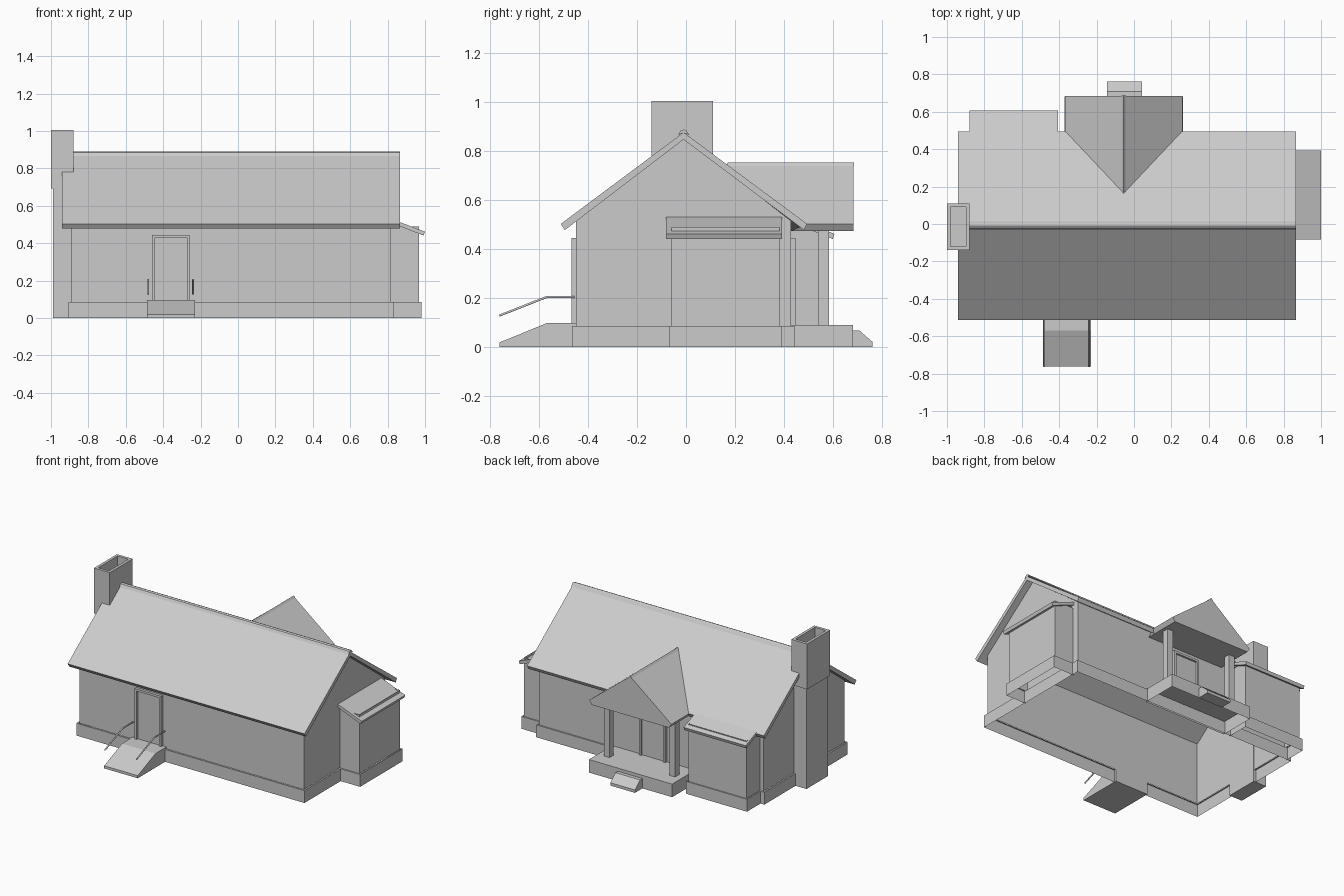
import bpy, bmesh
from mathutils import Vector

if "Cube" in bpy.data.objects:
    bpy.data.objects.remove(bpy.data.objects["Cube"])


def finish(name, bm):
    me = bpy.data.meshes.new(name)
    bm.to_mesh(me)
    bm.free()
    ob = bpy.data.objects.new(name, me)
    bpy.context.collection.objects.link(ob)
    return ob


def drop_faces(bm, test):
    bm.normal_update()
    bmesh.ops.delete(bm, geom=[f for f in bm.faces if test(f.normal)], context='FACES')


def prism_bm(pts, axis, a, b):
    """Extrude a (y,z) profile along x, or an (x,z) profile along y."""
    bm = bmesh.new()
    place = (lambda t, u, v: (t, u, v)) if axis == 'X' else (lambda t, u, v: (u, t, v))
    rings = [[bm.verts.new(place(t, u, v)) for u, v in pts] for t in (a, b)]
    bm.faces.new(rings[0])
    bm.faces.new(rings[1])
    n = len(pts)
    for i in range(n):
        j = (i + 1) % n
        bm.faces.new((rings[0][i], rings[0][j], rings[1][j], rings[1][i]))
    bmesh.ops.recalc_face_normals(bm, faces=bm.faces)
    return bm


def prism(name, pts, axis, a, b):
    return finish(name, prism_bm(pts, axis, a, b))


def box_bm(x0, x1, y0, y1, z0, z1):
    return prism_bm([(y0, z0), (y1, z0), (y1, z1), (y0, z1)], 'X', x0, x1)


def box(name, *dims):
    return finish(name, box_bm(*dims))


def top_face(bm):
    bm.normal_update()
    return max(bm.faces, key=lambda f: f.normal.z)


def plinth(name, dims, ledge, inner=None):
    """Open-bottomed foundation skirt with a narrow ledge on top."""
    bm = box_bm(*dims)
    top = top_face(bm)
    bmesh.ops.inset_region(bm, faces=[top], thickness=ledge)
    bmesh.ops.delete(bm, geom=[top], context='FACES')
    drop_faces(bm, lambda n: n.z < -0.9 or (inner and n.dot(Vector(inner)) > 0.9))
    return finish(name, bm)


def annex_walls(name, dims, inner):
    """Three sheet walls, open at top, bottom and on the house side."""
    bm = box_bm(*dims)
    drop_faces(bm, lambda n: abs(n.z) > 0.9 or n.dot(Vector(inner)) > 0.9)
    return finish(name, bm)


def door(name, x0, x1, y_wall, out):
    """Raised frame of two jambs and a head around a recessed panel."""
    w, z0, z1 = 0.015, 0.09, 0.445
    pts = [(x0, z0), (x0, z1), (x1, z1), (x1, z0), (x1 - w, z0),
           (x1 - w, z1 - w), (x0 + w, z1 - w), (x0 + w, z0)]
    prism(name + "_frame", pts, 'Y', y_wall, y_wall + out * 0.018)
    y = sorted((y_wall, y_wall + out * 0.005))
    box(name + "_panel", x0 + w, x1 - w, y[0], y[1], z0, z1 - w)


# Main house: hollow walls, plinth, gabled roof and ridge cap
walls = prism_bm([(-.45, .083), (.43, .083), (.43, .515), (-.01, .853), (-.45, .515)],
                 'X', -.893, .818)
drop_faces(walls, lambda n: abs(n.z) > 0.1)
finish("main_walls", walls)
plinth("main_plinth", (-.907, .832, -.465, .443, 0, .085), .0145)
prism("main_roof", [(-.512, .503), (-.01, .877), (.495, .503), (.482, .478),
                    (-.01, .848), (-.495, .478)], 'X', -.94, .865)
prism("ridge_cap", [(-.032, .866), (-.022, .884), (-.01, .889), (.002, .884), (.014, .866),
                    (-.01, .876)], 'X', -.94, .865)

# Side bay on the right
annex_walls("bay_walls", (.818, .967, -.06, .383, .083, .49), (-1, 0, 0))
plinth("bay_plinth", (.82, .98, -.07, .393, 0, .085), .012, (-1, 0, 0))
bay_roof = [(.815, .532), (1.0, .461), (.992, .441), (.815, .51)]
prism("bay_roof", bay_roof, 'Y', -.082, .393)

# Rear extension with lean-to roof
annex_walls("extension_walls", (-.866, -.425, .43, .578, .083, .48), (0, -1, 0))
plinth("extension_plinth", (-.878, -.413, .43, .59, 0, .085), .012, (0, -1, 0))
prism("extension_roof", [(.425, .535), (.607, .462), (.6, .441), (.425, .512)],
      'X', -.88, -.407)

# Rear porch: hollow deck, step, posts and gable that dies into the main roof
deck = box_bm(-.372, .262, .43, .682, 0, .09)
drop_faces(deck, lambda n: n.z < -0.9)
finish("porch_deck", deck)
prism("porch_step", [(.68, 0), (.763, 0), (.763, .02), (.708, .068), (.68, .068)],
      'X', -.145, .042)
PC = -.055
for side, s in (("left", -1), ("right", 1)):
    x = PC + s * .25
    box("porch_post_" + side, x - .022, x + .022, .54, .585, .09, .475)
gable = prism_bm([(PC - .313, .502), (PC, .748), (PC + .313, .502),
                  (PC + .295, .474), (PC - .295, .474)], 'Y', .43, .685)
for v in gable.verts:
    if v.co.y < .5 and v.co.z > .5:
        v.co.y = (.877 - v.co.z) / .744 - .012
finish("porch_gable", gable)
prism("porch_ridge_cap", [(PC - .012, .738), (PC, .753), (PC + .012, .738)], 'Y', .17, .686)

# Doors
door("front_door", -.46, -.258, -.45, -1)
door("rear_door", -.155, .045, .43, 1)

# Front ramp with two handrails
prism("front_ramp", [(-.763, 0), (-.763, .018), (-.57, .097), (-.45, .097), (-.45, 0)],
      'X', -.486, -.23)
for side, x in (("left", -.48), ("right", -.24)):
    cu = bpy.data.curves.new("handrail_" + side, 'CURVE')
    cu.dimensions = '3D'
    cu.bevel_depth = .005
    cu.bevel_resolution = 1
    cu.use_fill_caps = True
    sp = cu.splines.new('POLY')
    sp.points.add(2)
    for p, (y, z) in zip(sp.points, ((-.763, .128), (-.57, .204), (-.455, .204))):
        p.co = (x, y, z, 1)
    bpy.context.collection.objects.link(bpy.data.objects.new("handrail_" + side, cu))

# Chimney: lower stack and a wider hollow top
box("chimney_stack", -.99, -.89, -.132, .102, 0, .70)
top = box_bm(-1.0, -.88, -.14, .11, .692, 1.005)
cap = top_face(top)
bmesh.ops.inset_region(top, faces=[cap], thickness=.027)
r = bmesh.ops.extrude_discrete_faces(top, faces=[cap])
bmesh.ops.translate(top, verts=r['faces'][0].verts[:], vec=(0, 0, -.08))
finish("chimney_top", top)
